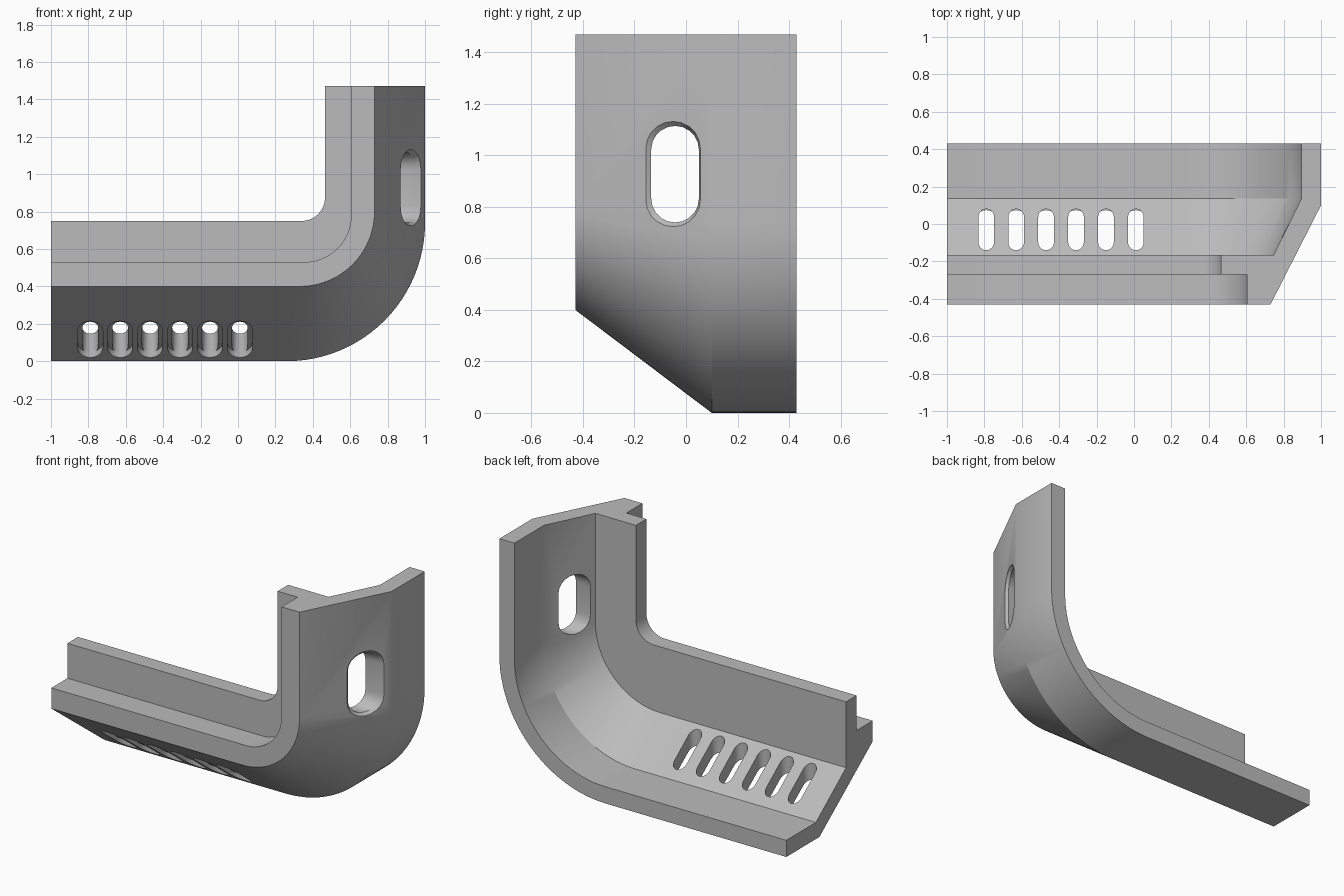
import bpy, bmesh
from math import sin, cos, pi

default = bpy.data.objects.get("Cube")
if default:
    bpy.data.objects.remove(default)

grey = bpy.data.materials.new("plain grey")
grey.use_nodes = True
colour = (0.5, 0.5, 0.5, 1)
grey.diffuse_color = colour
grey.node_tree.nodes["Principled BSDF"].inputs["Base Color"].default_value = colour


def finish(bm, name):
    bmesh.ops.recalc_face_normals(bm, faces=bm.faces)
    mesh = bpy.data.meshes.new(name)
    bm.to_mesh(mesh)
    bm.free()
    mesh.materials.append(grey)
    obj = bpy.data.objects.new(name, mesh)
    bpy.context.collection.objects.link(obj)
    return obj


def loft(bm, rings):
    """Join closed rings of points into a capped solid."""
    rows = [[bm.verts.new(p) for p in ring] for ring in rings]
    n = len(rows[0])
    for a, b in zip(rows, rows[1:]):
        for i in range(n):
            j = (i + 1) % n
            bm.faces.new((a[i], a[j], b[j], b[i]))
    bm.faces.new(rows[0])
    bm.faces.new(rows[-1])


# Rail section: y, inset on the floor run, inset on the upright, bend radius
SECTION = [
    (0.43, 0, 0, 0.74), (0.10, 0, 0, 0.74),
    (-0.43, 0.40, 0.27, 0.40), (-0.43, 0.53, 0.395, 0.25),
    (-0.27, 0.53, 0.395, 0.25), (-0.27, 0.75, 0.535, 0.125),
    (-0.165, 0.75, 0.535, 0.125), (-0.165, 0.335, 0.253, 0.45),
    (0.135, 0.105, 0.105, 0.635), (0.43, 0.105, 0.105, 0.635),
]
HEIGHT, STEPS = 1.47, 24


def bend_point(y, floor, side, r, angle):
    return (1 - side - r + r * sin(angle), y, floor + r - r * cos(angle))


# Bent rail: floor run, quarter bend, upright
bm = bmesh.new()
rings = [[(-1, y, f) for y, f, s, r in SECTION]]
for k in range(STEPS + 1):
    rings.append([bend_point(*p, pi / 2 * k / STEPS) for p in SECTION])
rings.append([(1 - s, y, HEIGHT) for y, f, s, r in SECTION])
loft(bm, rings)
rail = finish(bm, "bent_rail")


def stadium(half_length, half_width, steps=10):
    """Outline of a round-ended slot, long along its first axis."""
    straight = half_length - half_width
    points = []
    for end in (1, -1):
        for k in range(steps + 1):
            a = -pi / 2 + pi * k / steps
            points.append((end * (straight + half_width * cos(a)),
                           end * half_width * sin(a)))
    return points


cut = bmesh.new()

# Row of vent slots through the sloping floor, with a shallow outer recess
for i in range(6):
    cx = -0.79 + 0.16 * i
    rings = []
    for depth, cy, hl, hw in ((-0.15, -0.055, 0.129, 0.067), (0.03, -0.055, 0.129, 0.067),
                              (0.03, -0.03, 0.11, 0.042), (0.3, -0.03, 0.11, 0.042)):
        rings.append([(cx + v, cy + u, (0.1 - cy - u) * 0.755 + depth)
                      for u, v in stadium(hl, hw)])
    loft(cut, rings)

# Large slot through the upright, with a softened outer rim
rings = []
for depth, cy, hl, hw in ((-0.15, -0.05, 0.205, 0.106), (0, -0.05, 0.205, 0.106),
                          (0.02, -0.0425, 0.1875, 0.0925), (0.3, -0.0425, 0.1875, 0.0925)):
    rings.append([(1 - (0.1 - cy - v) * 0.51 - depth, cy + v, 0.927 + u)
                  for u, v in stadium(hl, hw)])
loft(cut, rings)
cutter = finish(cut, "slot_cutter")
cutter.hide_render = True

# Cut the slots and shade
mod = rail.modifiers.new("slots", 'BOOLEAN')
mod.operation = 'DIFFERENCE'
mod.solver = 'EXACT'
mod.object = cutter
bpy.ops.object.select_all(action='DESELECT')
rail.select_set(True)
bpy.context.view_layer.objects.active = rail
bpy.ops.object.modifier_apply(modifier=mod.name)
bpy.data.objects.remove(cutter)
bpy.ops.object.shade_smooth_by_angle(angle=pi / 6)
